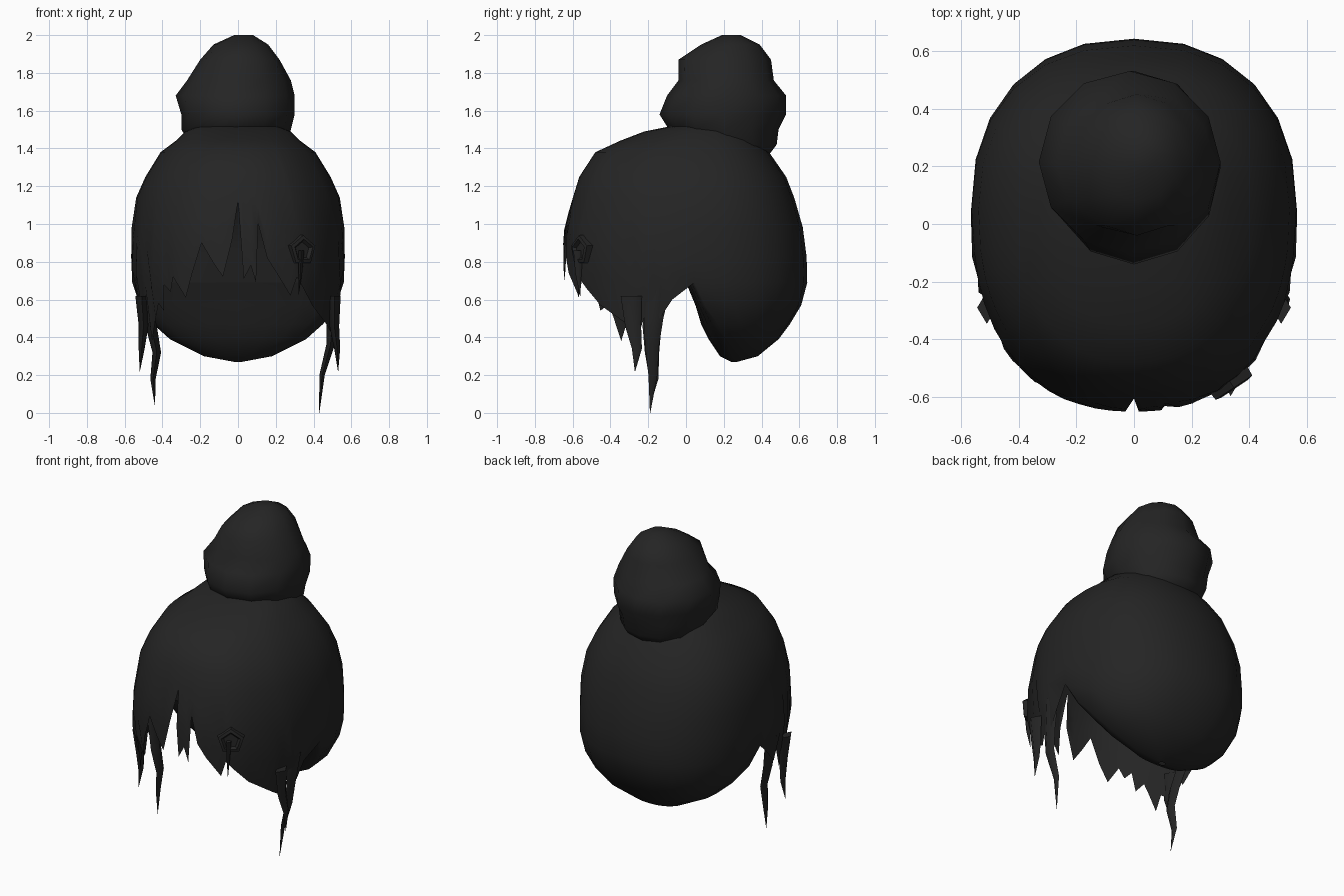
import bpy, bmesh, math
from mathutils import Vector

if "Cube" in bpy.data.objects:
    bpy.data.objects.remove(bpy.data.objects["Cube"], do_unlink=True)

charcoal = bpy.data.materials.new("charcoal_hair")
charcoal.use_nodes = True
charcoal.diffuse_color = (0.018, 0.018, 0.018, 1)
shader = charcoal.node_tree.nodes["Principled BSDF"]
shader.inputs["Base Color"].default_value = charcoal.diffuse_color
shader.inputs["Roughness"].default_value = 0.9


def finish(bm, name, angle=70):
    """Weld, orient, shade and link one part."""
    bmesh.ops.remove_doubles(bm, verts=bm.verts[:], dist=0.0005)
    bmesh.ops.recalc_face_normals(bm, faces=bm.faces[:])
    mesh = bpy.data.meshes.new(name)
    bm.to_mesh(mesh)
    bm.free()
    mesh.materials.append(charcoal)
    obj = bpy.data.objects.new(name, mesh)
    bpy.context.collection.objects.link(obj)
    bpy.ops.object.select_all(action="DESELECT")
    obj.select_set(True)
    bpy.context.view_layer.objects.active = obj
    bpy.ops.object.shade_smooth_by_angle(angle=math.radians(angle))
    return obj


def add_grid(bm, rows, closed=False):
    """Skin a list of point rows; returns the vertex rows."""
    verts = [[bm.verts.new(p) for p in row] for row in rows]
    count = len(rows[0])
    for upper, lower in zip(verts, verts[1:]):
        for i in range(count if closed else count - 1):
            j = (i + 1) % count
            bm.faces.new((upper[i], upper[j], lower[j], lower[i]))
    return verts


def sample(table, z):
    """Interpolate a table of rows sorted by falling height."""
    z = min(max(z, table[-1][0]), table[0][0])
    for a, b in zip(table, table[1:]):
        if z >= b[0]:
            t = (a[0] - z) / (a[0] - b[0])
            return [u + (v - u) * t for u, v in zip(a[1:], b[1:])]


# Head outline: height, half width, middle y, front y, back y
OUTLINE = [
    (1.52, .20, .08, -.07, .25), (1.49, .28, .07, -.22, .33),
    (1.44, .33, .06, -.35, .39), (1.38, .41, .05, -.48, .44),
    (1.25, .49, .05, -.565, .53), (1.07, .57, .05, -.62, .60),
    (.95, .56, .05, -.65, .625), (.72, .57, .03, -.65, .65),
    (.57, .52, .10, -.64, .61), (.47, .45, .17, -.62, .55),
    (.39, .36, .21, -.60, .49), (.30, .18, .24, -.60, .38),
    (.27, .02, .25, -.60, .27)]

# Nape surface: height, y on the centre line
NAPE = [(1.3, -.3), (1.0, -.08), (.69, 0), (.57, .05), (.47, .08),
        (.39, .12), (.30, .18), (.27, .24)]


def power(v, p=0.87):
    return math.copysign(abs(v) ** p, v)


def head_point(degrees, z, nape=False, shrink=1.0):
    """Point on the head; zero degrees is the front, +90 the model's left."""
    a = math.radians(degrees)
    front_side = math.cos(a) > 1e-4
    width, mid, front, back = sample(OUTLINE, z)
    if front_side and not nape:
        width, mid, front, back = sample(OUTLINE, max(z, .6))
    if nape:
        front = sample(NAPE, z)[0]
    reach = mid - front if front_side else back - mid
    return Vector((width * shrink * power(math.sin(a)),
                   mid - reach * power(math.cos(a)), z))


# Ragged fringe edge: angle from the front, height
FRINGE = [
    (-90, .69), (-80, .6), (-73, .5), (-70, .56), (-66, .43), (-60, .48),
    (-57, .38), (-53, .5), (-50, .58), (-45, .54), (-42, .68), (-38, .64),
    (-34, .72), (-28, .61), (-22, .74), (-17, .9), (-11, .8), (-6, .72),
    (-2, .92), (0, 1.12), (1, .9), (2, .71), (5, .78), (7.5, .69),
    (8.5, 1.0), (13, .82), (18, .74), (28, .62), (30, .72), (36, .66),
    (45, .57), (60, .47), (66, .43), (70, .56), (75, .5), (80, .6), (90, .69)]
CROWN = [1.52, 1.49, 1.44, 1.38, 1.25, 1.14]


def column_heights(bottom):
    return CROWN + [1.14 + (bottom - 1.14) * t for t in (.35, .7, 1)]


# Hair shell: fringe, back and rounded nape in one skin
bm = bmesh.new()
columns = [[head_point(a, z) for z in column_heights(b)] for a, b in FRINGE]
add_grid(bm, list(zip(*columns)))
back_angles = [90 + 15 * i for i in range(13)]
lower = [row[0] for row in NAPE[3:]]
back_heights = column_heights(.69) + lower
add_grid(bm, [[head_point(a, z) for a in back_angles] for z in back_heights])
nape_angles = [-90 + 18 * i for i in range(11)]
add_grid(bm, [[head_point(a, z, nape=True) for a in nape_angles]
              for z in [.69] + lower])
bmesh.ops.holes_fill(bm, edges=[e for e in bm.edges if e.is_boundary and
                                all(v.co.z > 1.515 for v in e.verts)], sides=0)
finish(bm, "hair_shell")

# Hidden wall that carries the nape up behind the fringe
bm = bmesh.new()
add_grid(bm, [[head_point(a, z, nape=True, shrink=.97) for a in nape_angles]
              for z in (1.3, 1.15, 1.0, .85, .69)])
finish(bm, "inner_nape")

# Lumpy bun: height, left and right x, front and back y
BUN = [(1.34, -.2, .2, .1, .42), (1.42, -.25, .25, .0, .48),
       (1.5, -.3, .28, -.09, .49), (1.58, -.3, .3, -.14, .53),
       (1.68, -.33, .3, -.1, .53), (1.76, -.27, .28, -.04, .465),
       (1.87, -.2, .22, -.04, .45), (1.95, -.13, .16, .08, .39),
       (2.0, -.02, .08, .19, .29)]
bm = bmesh.new()
rings = []
for z, x0, x1, y0, y1 in BUN:
    ring = []
    for i in range(12):
        a = math.tau * i / 12
        ring.append(((x0 + x1) / 2 + (x1 - x0) / 2 * math.sin(a),
                     (y0 + y1) / 2 - (y1 - y0) / 2 * math.cos(a), z))
    rings.append(ring)
skin = add_grid(bm, rings, closed=True)
bm.faces.new(skin[0])
bm.faces.new(skin[-1])
finish(bm, "bun")


def lock(name, path, width):
    """Four-sided strand tapering to a point along a path."""
    bm = bmesh.new()
    rows = []
    for i, p in enumerate(path):
        r = width * (1 - i / (len(path) - 1)) ** .7 + .001
        rows.append([Vector(p) + Vector(d) * r for d in
                     ((.6, 0, 0), (0, 1, 0), (-.6, 0, 0), (0, -1, 0))])
    skin = add_grid(bm, rows, closed=True)
    bm.faces.new(skin[0])
    finish(bm, name)


# Loose locks in front of each ear
lock("left_long_lock", [(.51, -.14, .68), (.5, -.17, .5), (.49, -.18, .36),
                        (.445, -.175, .2), (.43, -.19, 0)], .06)
lock("left_short_lock", [(.51, -.29, .62), (.51, -.28, .46),
                         (.525, -.26, .34), (.53, -.27, .22)], .055)
lock("right_long_lock", [(-.51, -.14, .68), (-.46, -.18, .46),
                         (-.43, -.18, .32), (-.45, -.17, .18),
                         (-.44, -.19, .04)], .06)
lock("right_short_lock", [(-.51, -.29, .62), (-.5, -.28, .46),
                          (-.51, -.26, .34), (-.52, -.27, .22)], .055)

# Five-sided hair ornament with a dished centre
bm = bmesh.new()
outward = Vector((.55, -.83, 0)).normalized()
across = Vector((.83, .55, 0)).normalized()
centre = Vector((.335, -.55, .86))
rings = []
for radius, depth in ((.085, -.03), (.08, .02), (.06, .025), (.045, .008)):
    rings.append([centre + outward * depth
                  + across * radius * math.sin(math.tau * i / 5)
                  + Vector((0, 0, radius * math.cos(math.tau * i / 5)))
                  for i in range(5)])
skin = add_grid(bm, rings, closed=True)
bm.faces.new(skin[-1])
finish(bm, "hair_ornament", 30)

# Thin wisp hanging from the ornament
lock("ornament_wisp", [(.335, -.57, .86), (.33, -.57, .74), (.32, -.56, .62)], .025)
